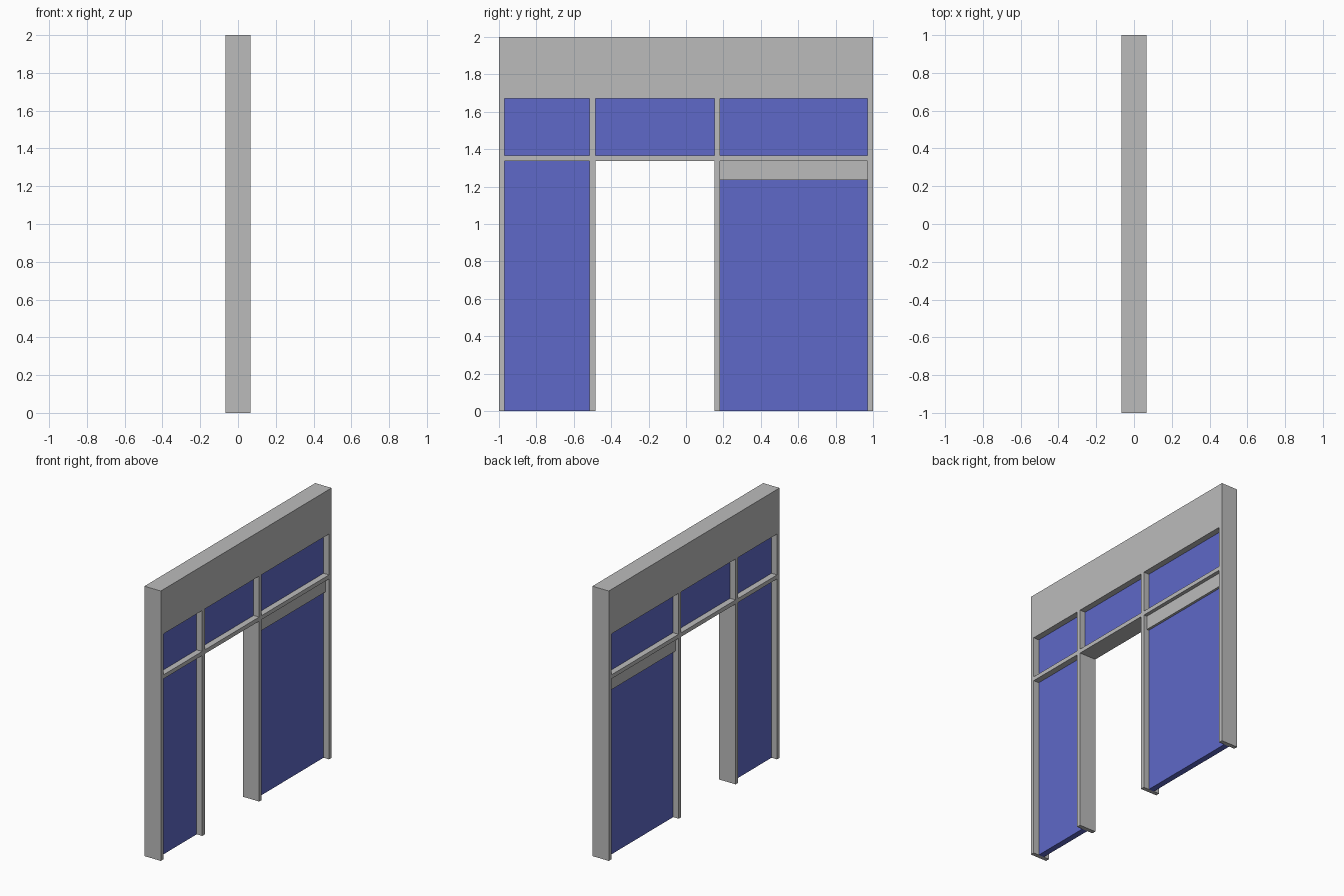
import bpy, bmesh
from mathutils import Vector

if "Cube" in bpy.data.objects:
    bpy.data.objects.remove(bpy.data.objects["Cube"])


def material(name, rgb):
    m = bpy.data.materials.new(name)
    m.diffuse_color = (*rgb, 1)
    m.use_nodes = True
    m.node_tree.nodes["Principled BSDF"].inputs["Base Color"].default_value = m.diffuse_color
    return m


GREY = material("grey frame", (0.5, 0.5, 0.5))
BLUE = material("blue glass", (0.112, 0.14, 0.58))

# Shared gridlines: even columns are posts, odd columns are bays
YS = [-1, -0.97, -0.515, -0.485, 0.152, 0.182, 0.97, 1]
ZS = [0, 1.337, 1.367, 1.67, 2]
FRAME_HALF, GLASS_HALF, PANEL_HALF = 0.067, 0.022, 0.04


def finish(name, bm, mat):
    bmesh.ops.recalc_face_normals(bm, faces=bm.faces)
    me = bpy.data.meshes.new(name)
    bm.to_mesh(me)
    bm.free()
    me.materials.append(mat)
    bpy.context.collection.objects.link(bpy.data.objects.new(name, me))


def slab(name, half, cells, mat):
    """Extrude (y0, y1, z0, z1) rectangles through x as one welded solid."""
    bm = bmesh.new()
    for y0, y1, z0, z1 in cells:
        bm.faces.new([bm.verts.new((-half, y, z))
                      for y, z in ((y0, z0), (y1, z0), (y1, z1), (y0, z1))])
    bmesh.ops.remove_doubles(bm, verts=bm.verts, dist=1e-4)
    ext = bmesh.ops.extrude_face_region(bm, geom=bm.faces[:], use_keep_orig=True)
    verts = [g for g in ext["geom"] if isinstance(g, bmesh.types.BMVert)]
    bmesh.ops.translate(bm, verts=verts, vec=Vector((2 * half, 0, 0)))
    finish(name, bm, mat)


# Frame: posts, transom bar and deep header as one solid
slab("frame", FRAME_HALF,
     [(YS[i], YS[i + 1], ZS[j], ZS[j + 1])
      for i in range(7) for j in range(4)
      if i % 2 == 0 or j in (1, 3)], GREY)

# Upper row of window panes
for n, i in enumerate((1, 3, 5)):
    slab(f"upper_pane_{n + 1}", GLASS_HALF, [(YS[i], YS[i + 1], ZS[2], ZS[3])], BLUE)

# Tall side panes, leaving the middle bay open as a doorway
slab("narrow_side_pane", GLASS_HALF, [(YS[1], YS[2], 0, ZS[1])], BLUE)
slab("wide_side_pane", GLASS_HALF, [(YS[5], YS[6], 0, 1.235)], BLUE)

# Recessed panel above the wide pane
slab("wide_pane_header", PANEL_HALF, [(YS[5], YS[6], 1.235, ZS[1])], GREY)
